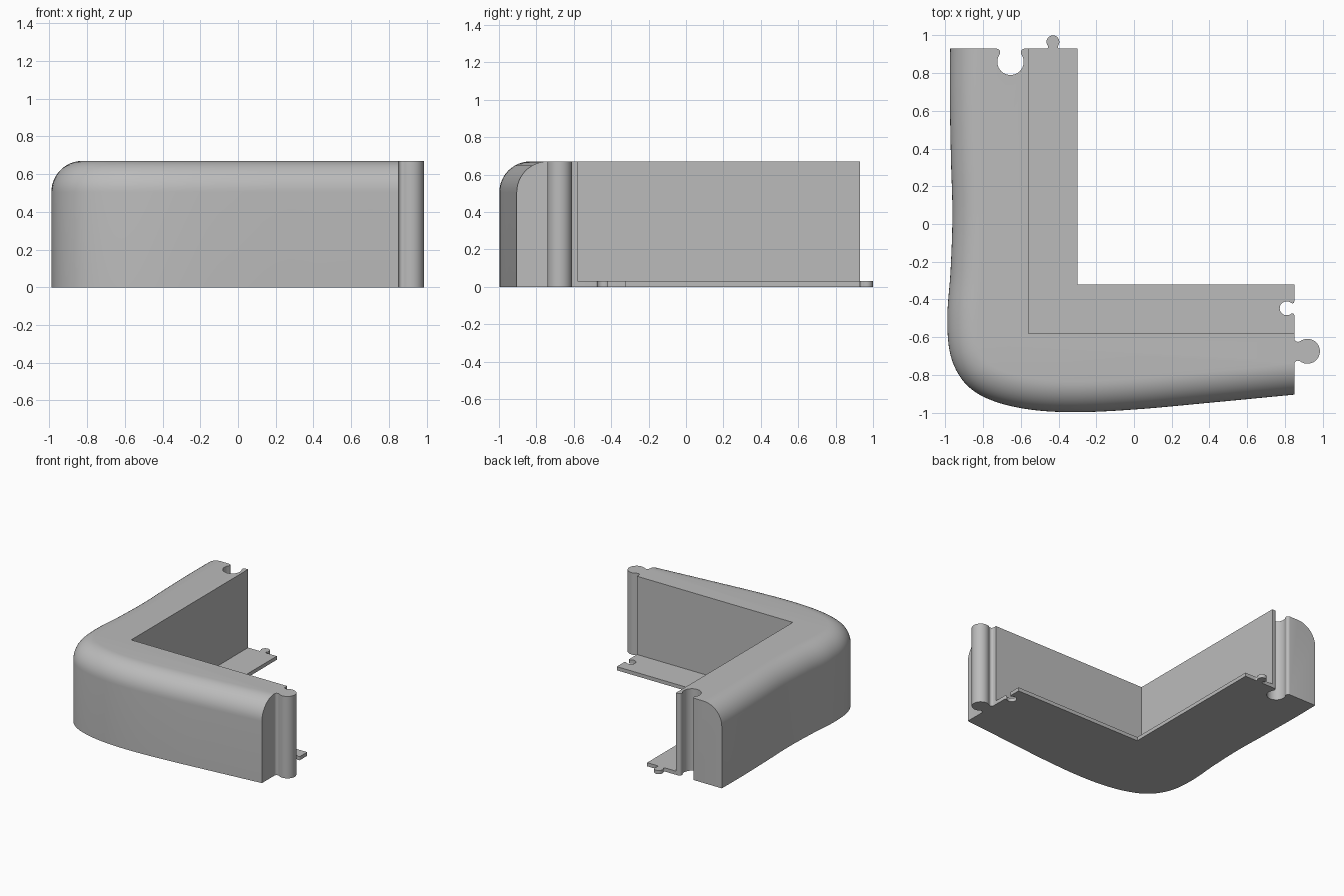
import bpy, bmesh
from math import sin, cos, pi, atan2, sqrt
from mathutils import Vector
from mathutils.geometry import interpolate_bezier

if "Cube" in bpy.data.objects:
    bpy.data.objects.remove(bpy.data.objects["Cube"])

HEIGHT, ROUND, PLATE = 0.67, 0.165, 0.03
RIGHT, BACK = 0.85, 0.93            # planes of the two joining ends
IN_X, IN_Y = -0.56, -0.58           # inside corner of the wall

grey = bpy.data.materials.new("plain_grey")
grey.use_nodes = True
colour = (0.5, 0.5, 0.5, 1)
grey.diffuse_color = colour
grey.node_tree.nodes["Principled BSDF"].inputs["Base Color"].default_value = colour


def finish(bm, name):
    bmesh.ops.recalc_face_normals(bm, faces=bm.faces)
    mesh = bpy.data.meshes.new(name)
    bm.to_mesh(mesh)
    bm.free()
    mesh.materials.append(grey)
    obj = bpy.data.objects.new(name, mesh)
    bpy.context.collection.objects.link(obj)
    bpy.ops.object.select_all(action='DESELECT')
    obj.select_set(True)
    bpy.context.view_layer.objects.active = obj
    bpy.ops.object.shade_smooth_by_angle(angle=pi / 6)
    return obj


def arc(cx, cy, r, a, b, n):
    return [(cx + r * cos(a + (b - a) * i / n), cy + r * sin(a + (b - a) * i / n))
            for i in range(n + 1)]


def jigsaw(origin, along, out, r, d, f):
    """Round knob of radius r at distance d from an edge, with fillets f at its neck."""
    a = sqrt((r + f) ** 2 - (d - f) ** 2)
    t = atan2(d - f, a)
    pts = (arc(-a, f, f, -pi / 2, t, 6) + arc(0, d, r, pi + t, -t, 28)[1:]
           + arc(a, f, f, pi - t, 1.5 * pi, 6)[1:])
    o, u, v = Vector(origin), Vector(along), Vector(out)
    return [o + u * x + v * y for x, y in pts]


def smooth_path(points, steps):
    """Smooth curve through the points."""
    p = [Vector(q) for q in points]
    last = len(p) - 1
    tan = [(p[min(i + 1, last)] - p[max(i - 1, 0)]).normalized() for i in range(last + 1)]
    path = [p[0]]
    for i in range(last):
        h = (p[i + 1] - p[i]).length / 3
        path += interpolate_bezier(p[i], p[i] + tan[i] * h,
                                   p[i + 1] - tan[i + 1] * h, p[i + 1], steps + 1)[1:]
    return path


# Curved wall: outer face swept with a rounded top edge
outer = smooth_path([(-.975, BACK), (-.977, .7), (-.971, .35), (-.963, .05), (-.973, -.25),
                     (-.99, -.5), (-.972, -.7), (-.9, -.84), (-.78, -.925), (-.58, -.98),
                     (-.33, -.998), (0, -.984), (.4, -.948), (RIGHT, -.905)], 6)
inward = []
for i in range(len(outer)):
    d = (outer[min(i + 1, len(outer) - 1)] - outer[max(i - 1, 0)]).normalized()
    inward.append(Vector((-d.y, d.x)))
inward[0], inward[-1] = Vector((1, 0)), Vector((0, 1))

# Remaining outline: tall knob, inside corner, tall socket
rest = (jigsaw((RIGHT, -.675), (0, 1), (1, 0), .066, .07, .02)
        + [Vector((RIGHT, IN_Y)), Vector((IN_X, IN_Y)), Vector((IN_X, BACK))]
        + jigsaw((-.655, BACK), (-1, 0), (0, -1), .07, .07, .02))

bm = bmesh.new()
levels = [(0, 0)]
for k in range(13):
    a = pi / 2 * k / 12
    levels.append((ROUND * (1 - cos(a)), HEIGHT - ROUND + ROUND * sin(a)))
rings = [[bm.verts.new((*(p + n * off), z)) for p, n in zip(outer, inward)]
         for off, z in levels]
low = [bm.verts.new((*p, 0)) for p in rest]
high = [bm.verts.new((*p, HEIGHT)) for p in rest]
for a, b in zip(rings, rings[1:]):
    for i in range(len(a) - 1):
        bm.faces.new((a[i], a[i + 1], b[i + 1], b[i]))
for i in range(len(rest) - 1):
    bm.faces.new((low[i], low[i + 1], high[i + 1], high[i]))
bm.faces.new([r[-1] for r in rings][::-1] + [low[0], high[0]])
bm.faces.new([r[0] for r in rings] + [high[-1], low[-1]])
bm.faces.new(rings[-1] + high)
bm.faces.new((rings[0] + low)[::-1])
finish(bm, "curved_wall")

# Thin base plate along the inside, with its own small knob and socket
plate = ([Vector((IN_X, IN_Y)), Vector((RIGHT, IN_Y))]
         + jigsaw((RIGHT, -.447), (0, 1), (-1, 0), .037, .04, .01)
         + [Vector((RIGHT, -.32)), Vector((-.3, -.32)), Vector((-.3, BACK))]
         + jigsaw((-.43, BACK), (-1, 0), (0, 1), .034, .036, .01)
         + [Vector((IN_X, BACK))])
bm = bmesh.new()
face = bm.faces.new([bm.verts.new((*p, 0)) for p in plate])
top = bmesh.ops.extrude_face_region(bm, geom=[face], use_keep_orig=True)
bmesh.ops.translate(bm, vec=(0, 0, PLATE),
                    verts=[v for v in top["geom"] if isinstance(v, bmesh.types.BMVert)])
finish(bm, "base_plate")
